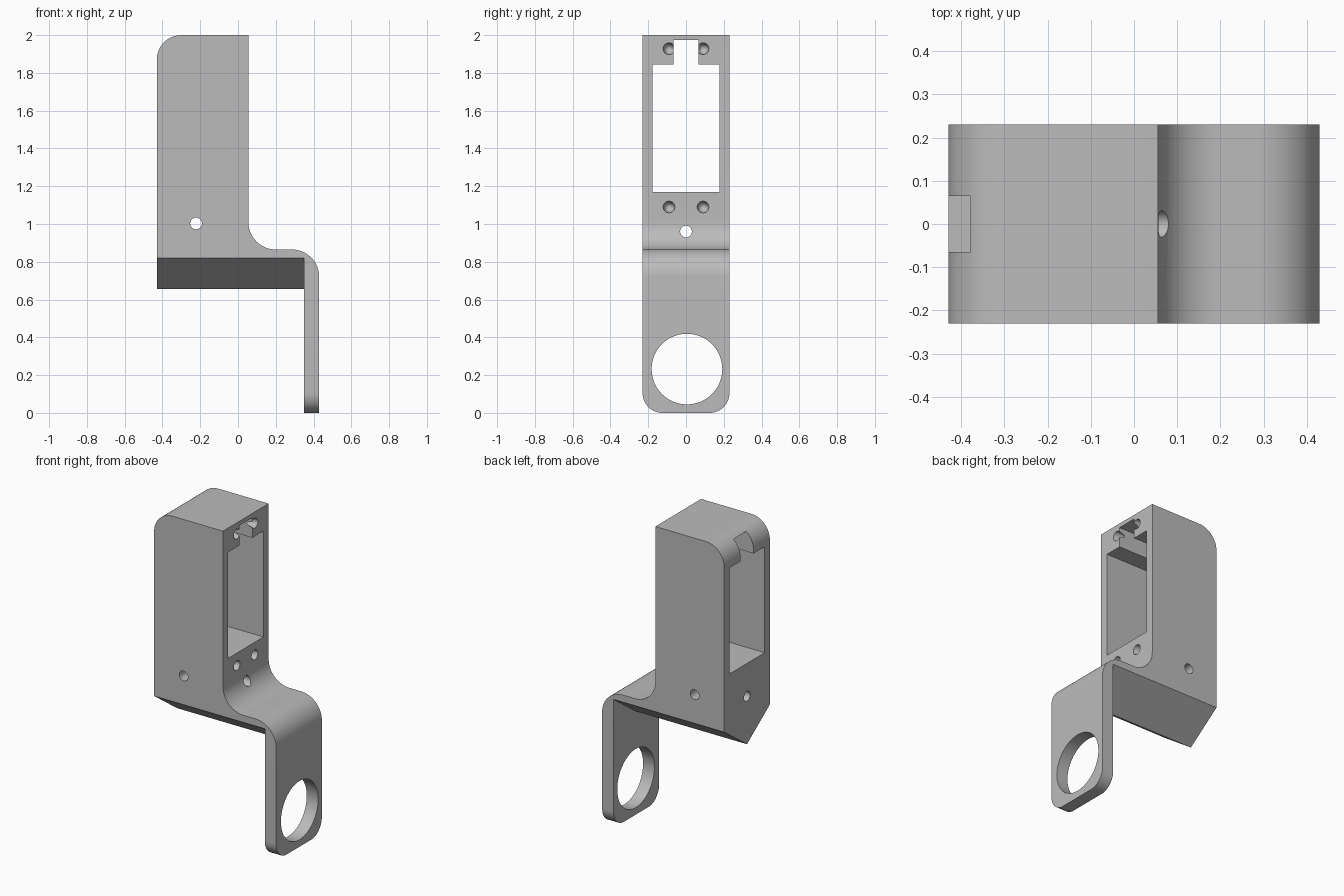
import bpy, bmesh
from math import cos, sin, radians
from mathutils import Vector

cube = bpy.data.objects.get("Cube")
if cube:
    bpy.data.objects.remove(cube, do_unlink=True)

grey = bpy.data.materials.new("grey plastic")
grey.use_nodes = True
COLOUR = (0.5, 0.5, 0.5, 1)
grey.diffuse_color = COLOUR
grey.node_tree.nodes["Principled BSDF"].inputs["Base Color"].default_value = COLOUR


def arc(cx, cz, r, start, end, steps=16):
    """Points on a circular arc, angles in degrees."""
    angles = [radians(start + (end - start) * i / steps) for i in range(steps + 1)]
    return [(cx + r * cos(a), cz + r * sin(a)) for a in angles]


def prism(name, points, axis, lo, hi, tip=None):
    """Extrude an outline along x (points are y,z) or y (points are x,z).
    With a tip given, taper to that point of the outline plane instead."""
    def place(p, d):
        return Vector((d, p[0], p[1]) if axis == "x" else (p[0], d, p[1]))
    bm = bmesh.new()
    base = [bm.verts.new(place(p, lo)) for p in points]
    bm.faces.new(base)
    n = len(base)
    if tip:
        apex = bm.verts.new(place(tip, hi))
        for i in range(n):
            bm.faces.new((base[i], base[(i + 1) % n], apex))
    else:
        far = [bm.verts.new(place(p, hi)) for p in points]
        bm.faces.new(far)
        for i in range(n):
            j = (i + 1) % n
            bm.faces.new((base[i], base[j], far[j], far[i]))
    bmesh.ops.recalc_face_normals(bm, faces=bm.faces)
    mesh = bpy.data.meshes.new(name)
    bm.to_mesh(mesh)
    bm.free()
    mesh.materials.append(grey)
    obj = bpy.data.objects.new(name, mesh)
    bpy.context.collection.objects.link(obj)
    return obj


def circle(c, z, r, steps=32):
    return arc(c, z, r, 0, 360, steps)[:-1]


def combine(target, tool, operation):
    """Apply a boolean and discard the tool."""
    mod = target.modifiers.new(operation.lower(), "BOOLEAN")
    mod.operation = operation
    mod.solver = "EXACT"
    mod.object = tool
    bpy.context.view_layer.objects.active = target
    bpy.ops.object.modifier_apply(modifier=mod.name)
    bpy.data.objects.remove(tool, do_unlink=True)


# Side outline: tall housing, swept shoulder and hanging plate
outline = ([(0.43, 0), (-0.43, 0)]
           + arc(-0.30, 1.87, 0.13, 180, 90)
           + [(0.055, 2)]
           + arc(0.2, 1.01, 0.145, 180, 270)
           + arc(0.285, 0.72, 0.145, 90, 0))
bracket = prism("servo_bracket", outline, "y", -0.3, 0.3)

# Width outline with rounded lower corners of the plate
width = ([(0.23, 2.1), (-0.23, 2.1)]
         + arc(-0.125, 0.105, 0.105, 180, 270)
         + arc(0.125, 0.105, 0.105, 270, 360))
combine(bracket, prism("width_limit", width, "x", -0.6, 0.6), "INTERSECT")

# Space behind the plate, leaving a V-shaped underside
under = [(-0.3, 0.87), (0, 0.655), (0.3, 0.87), (0.3, -0.1), (-0.3, -0.1)]
combine(bracket, prism("underside", under, "x", -0.6, 0.35), "DIFFERENCE")

# Window with a narrow notch in its top edge
window = [(-0.178, 1.17), (0.178, 1.17), (0.178, 1.845), (0.065, 1.845),
          (0.065, 1.973), (-0.065, 1.973), (-0.065, 1.845), (-0.178, 1.845)]
combine(bracket, prism("window", window, "x", -0.6, 0.6), "DIFFERENCE")

# Large plate hole, and the two through holes
combine(bracket, prism("plate_hole", circle(0.005, 0.232, 0.187, 64), "x", 0.2, 0.6), "DIFFERENCE")
combine(bracket, prism("cable_hole", circle(0, 0.96, 0.031), "x", -0.6, 0.6), "DIFFERENCE")
combine(bracket, prism("cross_hole", circle(-0.222, 1.003, 0.031), "y", -0.5, 0.5), "DIFFERENCE")

# Tapered blind screw holes
for y in (-0.09, 0.09):
    for z in (1.09, 1.928):
        tool = prism("screw_hole", circle(y, z, 0.032), "x", 0.06, -0.14, tip=(y, z))
        combine(bracket, tool, "DIFFERENCE")

bpy.ops.object.select_all(action="DESELECT")
bracket.select_set(True)
bpy.context.view_layer.objects.active = bracket
bpy.ops.object.shade_smooth_by_angle(angle=radians(30))
